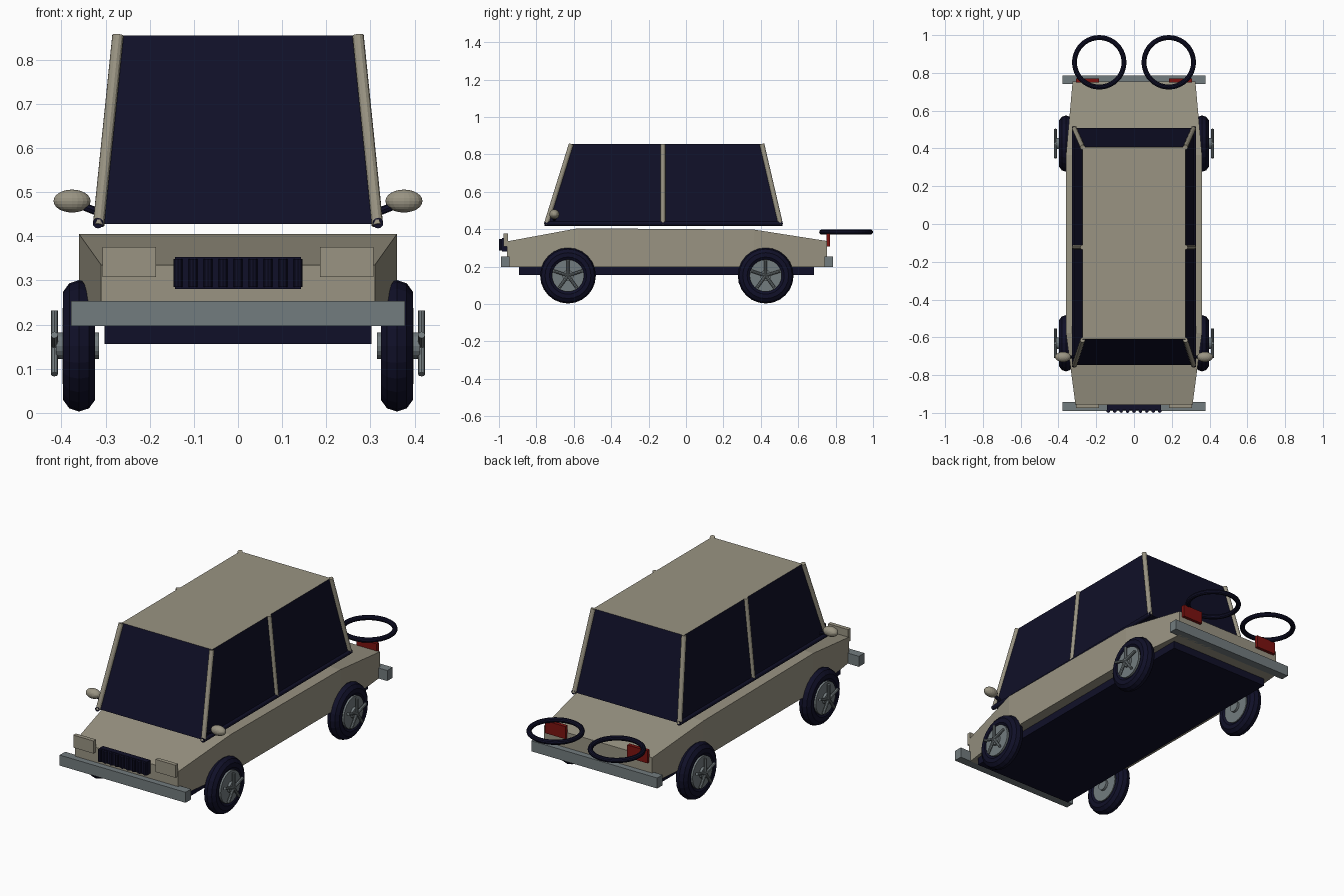
import bpy, bmesh
from math import pi, sin, cos
from mathutils import Vector

cube = bpy.data.objects.get("Cube")
if cube:
    bpy.data.objects.remove(cube, do_unlink=True)


def material(name, rgb):
    m = bpy.data.materials.new(name)
    m.use_nodes = True
    m.diffuse_color = (*rgb, 1)
    m.node_tree.nodes["Principled BSDF"].inputs["Base Color"].default_value = (*rgb, 1)
    return m


PAINT = material("beige paint", (0.32, 0.295, 0.225))
DARK = material("dark navy", (0.005, 0.005, 0.021))
STEEL = material("grey steel", (0.17, 0.2, 0.21))
RED = material("tail red", (0.2, 0.006, 0.005))


def finish(name, bm, *mats):
    bmesh.ops.recalc_face_normals(bm, faces=bm.faces)
    me = bpy.data.meshes.new(name)
    bm.to_mesh(me)
    bm.free()
    ob = bpy.data.objects.new(name, me)
    for m in mats:
        me.materials.append(m)
    bpy.context.scene.collection.objects.link(ob)
    return ob


def box(name, lo, hi, mat):
    bm = bmesh.new()
    bmesh.ops.create_cube(bm, size=1)
    lo, hi = Vector(lo), Vector(hi)
    for v in bm.verts:
        v.co = (lo + hi) / 2 + v.co * (hi - lo)
    return finish(name, bm, mat)


def rod(name, a, b, r, mat, sides=12):
    a, b = Vector(a), Vector(b)
    bm = bmesh.new()
    bmesh.ops.create_cone(bm, cap_ends=True, segments=sides, radius1=r, radius2=r,
                          depth=(b - a).length)
    turn = (b - a).to_track_quat('Z', 'Y')
    for v in bm.verts:
        v.co = (a + b) / 2 + turn @ v.co
    return finish(name, bm, mat)


def ring(name, centre, major, minor, mat, axis, steps, sides):
    """Torus around the given axis."""
    bm = bmesh.new()
    turn = Vector(axis).to_track_quat('Z', 'Y')
    loops = []
    for i in range(steps):
        a = 2 * pi * i / steps
        loop = []
        for j in range(sides):
            b = 2 * pi * j / sides
            r = major + minor * cos(b)
            p = Vector((r * cos(a), r * sin(a), minor * sin(b)))
            loop.append(bm.verts.new(Vector(centre) + turn @ p))
        loops.append(loop)
    for i in range(steps):
        p, q = loops[i], loops[(i + 1) % steps]
        for j in range(sides):
            k = (j + 1) % sides
            bm.faces.new((p[j], p[k], q[k], q[j]))
    return finish(name, bm, mat)


# Lower body: cross-sections (y, half width, top height) joined front to back
bm = bmesh.new()
rings = []
for y, w, top in ((-0.957, 0.31, 0.335), (-0.578, 0.36, 0.405),
                  (0.364, 0.36, 0.398), (0.754, 0.325, 0.337)):
    rings.append([bm.verts.new((x, y, z)) for x, z in
                  ((-w, 0.197), (w, 0.197), (w, top), (-w, top))])
for p, q in zip(rings, rings[1:]):
    for j in range(4):
        k = (j + 1) % 4
        bm.faces.new((p[j], p[k], q[k], q[j]))
bm.faces.new(rings[0])
bm.faces.new(rings[-1])
finish("lower_body", bm, PAINT)

box("chassis", (-0.303, -0.893, 0.156), (0.303, 0.684, 0.2), DARK)
box("front_bumper", (-0.378, -0.99, 0.197), (0.378, -0.943, 0.254), STEEL)
box("rear_bumper", (-0.378, 0.741, 0.197), (0.378, 0.787, 0.254), STEEL)

# Cabin: tapered glass block with a painted roof face
LOW, HIGH = 0.428, 0.855
bm = bmesh.new()
bmesh.ops.create_cube(bm, size=2)
for v in bm.verts:
    up, front = v.co.z > 0, v.co.y < 0
    v.co.x *= 0.272 if up else 0.318
    v.co.y = (-0.61 if up else -0.747) if front else (0.407 if up else 0.508)
    v.co.z = HIGH if up else LOW
bmesh.ops.recalc_face_normals(bm, faces=bm.faces)
for f in bm.faces:
    f.material_index = 1 if f.normal.z > 0.9 else 0
finish("cabin", bm, DARK, PAINT)

# Grille and its upright bars
box("grille", (-0.143, -0.985, 0.281), (0.143, -0.955, 0.353), DARK)
for i in range(9):
    x = (i - 4) * 0.034
    rod("grille_bar", (x, -0.99, 0.285), (x, -0.99, 0.349), 0.01, DARK, 8)

for side, s in (("left", 1), ("right", -1)):
    # Pillars and window sill
    for label, y0, y1 in (("front", -0.748, -0.614), ("middle", -0.123, -0.123),
                          ("rear", 0.506, 0.406)):
        rod(f"{side}_{label}_pillar", (s * 0.316, y0, LOW - 0.003),
            (s * 0.272, y1, HIGH), 0.013, PAINT)
    rod(f"{side}_sill", (s * 0.317, -0.757, 0.43), (s * 0.317, 0.515, 0.43), 0.012, DARK)

    # Lamps
    xs = sorted((s * 0.186, s * 0.307))
    box(f"{side}_headlight", (xs[0], -0.975, 0.308), (xs[1], -0.953, 0.376), PAINT)
    box(f"{side}_tail_light", (xs[0], 0.75, 0.308), (xs[1], 0.77, 0.376), RED)

    # Door mirror and arm
    bm = bmesh.new()
    bmesh.ops.create_uvsphere(bm, u_segments=20, v_segments=12, radius=1)
    for v in bm.verts:
        v.co = Vector((s * 0.376, -0.704, 0.48)) + v.co * Vector((0.042, 0.027, 0.026))
    finish(f"{side}_mirror", bm, PAINT)
    rod(f"{side}_mirror_arm", (s * 0.3, -0.704, 0.448), (s * 0.36, -0.704, 0.472),
        0.009, DARK, 8)

    # Flat hoop behind the tail
    ring(f"{side}_rear_hoop", (s * 0.184, 0.856, 0.385), 0.131, 0.013, DARK,
         (0, 0, 1), 40, 10)

    # Wheels
    for label, y in (("front", -0.631), ("rear", 0.426)):
        name, z = f"{side}_{label}", 0.152
        tyre = ring(name + "_tyre", (s * 0.36, y, z), 0.111, 0.038, DARK, (s, 0, 0), 24, 10)
        rod(name + "_rim", (s * 0.328, y, z), (s * 0.398, y, z), 0.086, STEEL, 24)
        rod(name + "_hub", (s * 0.315, y, z), (s * 0.412, y, z), 0.03, STEEL, 16)
        for i in range(5):
            a = 2 * pi * i / 5
            rod(name + "_spoke", (s * 0.416, y, z),
                (s * 0.416, y + 0.08 * sin(a), z + 0.08 * cos(a)), 0.008, STEEL, 8)
